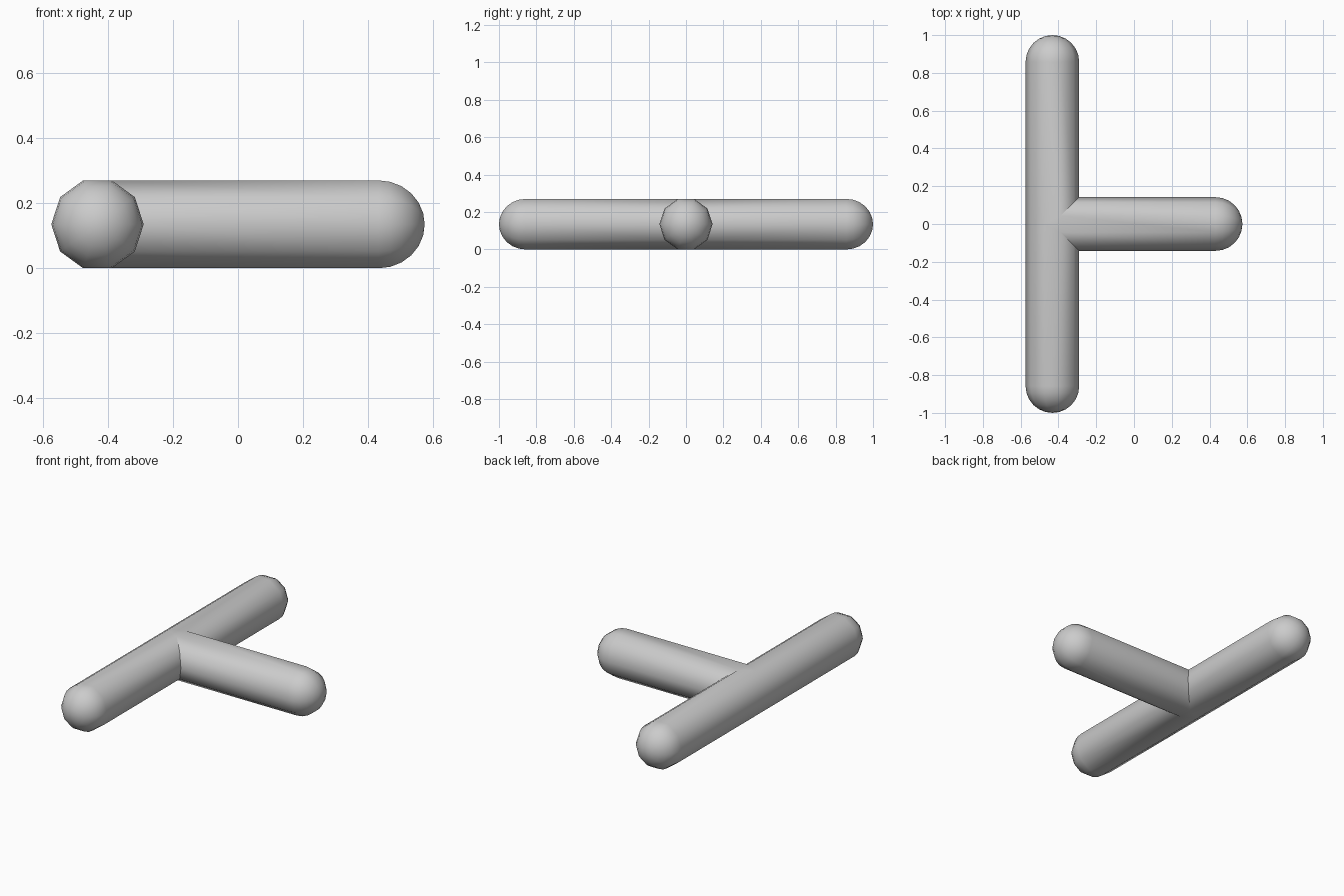
import bpy, bmesh, math
from mathutils import Vector

if "Cube" in bpy.data.objects:
    bpy.data.objects.remove(bpy.data.objects["Cube"])

SIDES, RINGS = 10, 6
R = 0.142                       # tube radius
CX = -0.574 + R                 # axis of the long bar
CZ = R * math.sin(math.radians(72))
CENTRE = Vector((CX, 0, CZ))

bm = bmesh.new()


def arm(direction, side, length, miter):
    """Ten-sided tube with a rounded end, starting on a mitred ring."""
    rings = []
    steps = [(0, R, True)]
    for k in range(RINGS):
        a = math.pi / 2 * k / RINGS
        steps.append((length - R + R * math.sin(a), R * math.cos(a), False))
    for dist, r, start in steps:
        ring = []
        for i in range(SIDES):
            a = 2 * math.pi * i / SIDES
            u, v = r * math.cos(a), r * math.sin(a)
            d = miter(u) if start else dist
            ring.append(bm.verts.new(CENTRE + direction * d + side * u + Vector((0, 0, v))))
        rings.append(ring)
    for a, b in zip(rings, rings[1:]):
        for i in range(SIDES):
            j = (i + 1) % SIDES
            bm.faces.new((a[i], a[j], b[j], b[i]))
    tip = bm.verts.new(CENTRE + direction * length)
    for i in range(SIDES):
        bm.faces.new((rings[-1][i], rings[-1][(i + 1) % SIDES], tip))


X, Y = Vector((1, 0, 0)), Vector((0, 1, 0))
# Two halves of the long bar, then the stem
for s in (1, -1):
    arm(Y * s, X, 1.0, lambda u: max(u, 0))
arm(X, Y, 0.574 - CX, abs)

# Weld the joint and close its flat top and bottom
bmesh.ops.remove_doubles(bm, verts=bm.verts, dist=1e-4)
bmesh.ops.holes_fill(bm, edges=[e for e in bm.edges if e.is_boundary], sides=4)
bmesh.ops.recalc_face_normals(bm, faces=bm.faces)

mesh = bpy.data.meshes.new("tee_tube")
bm.to_mesh(mesh)
bm.free()
tee = bpy.data.objects.new("tee_tube", mesh)
bpy.context.collection.objects.link(tee)
bpy.context.view_layer.objects.active = tee
tee.select_set(True)
bpy.ops.object.shade_smooth_by_angle(angle=math.radians(40))
